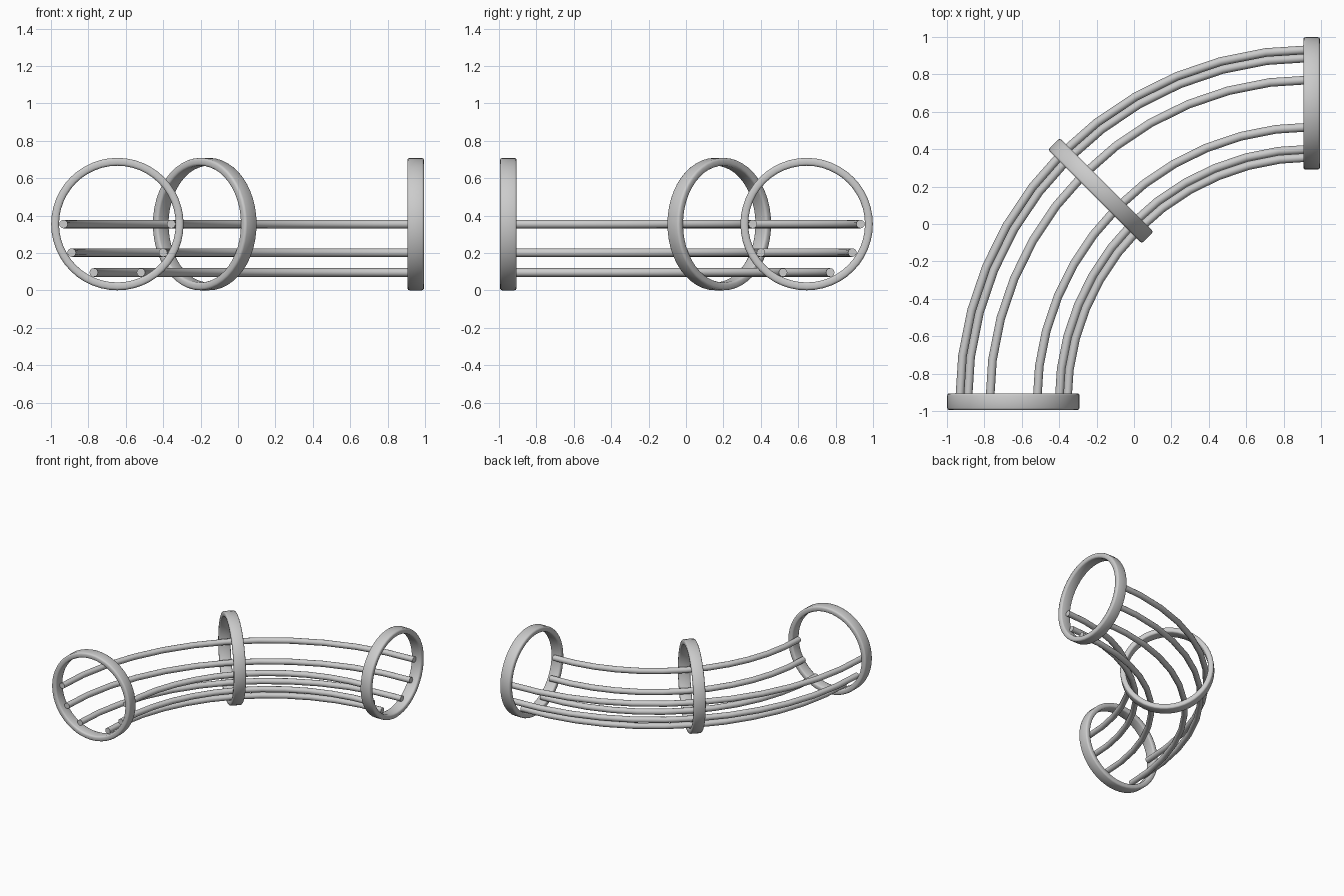
import bpy, bmesh, math
from mathutils import Matrix, Vector

cube = bpy.data.objects.get("Cube")
if cube:
    bpy.data.objects.remove(cube)

PIVOT = Vector((0.95, -0.95, 0.0))   # centre of the quarter bend
BEND = 1.595                         # bend radius of the tray axis
AXIS_Z = 0.355
RING_R, RING_WALL, RING_WIDTH = 0.354, 0.042, 0.09
ROD_R, ROD_PITCH = 0.023, 0.288

steel = bpy.data.materials.new("light grey steel")
steel.use_nodes = True
grey = (0.6, 0.6, 0.6, 1)
steel.diffuse_color = grey
steel.node_tree.nodes["Principled BSDF"].inputs["Base Color"].default_value = grey


def finish(bm, name, angle):
    bmesh.ops.recalc_face_normals(bm, faces=bm.faces)
    mesh = bpy.data.meshes.new(name)
    bm.to_mesh(mesh)
    bm.free()
    mesh.materials.append(steel)
    obj = bpy.data.objects.new(name, mesh)
    bpy.context.collection.objects.link(obj)
    bpy.ops.object.select_all(action='DESELECT')
    obj.select_set(True)
    bpy.context.view_layer.objects.active = obj
    bpy.ops.object.shade_smooth_by_angle(angle=math.radians(angle))
    return obj


def ring(name, turn):
    """Flat band with softened edges, standing across the bend."""
    bm = bmesh.new()
    h, b = RING_WIDTH / 2, 0.012
    inner = RING_R - RING_WALL
    profile = []
    for cx, cy, start in ((RING_R - b, h - b, 0), (inner + b, h - b, 90),
                          (inner + b, b - h, 180), (RING_R - b, b - h, 270)):
        for k in range(3):
            a = math.radians(start + 45 * k)
            profile.append(bm.verts.new((cx + b * math.cos(a), cy + b * math.sin(a), 0)))
    edges = [bm.edges.new((v, profile[i - 1])) for i, v in enumerate(profile)]
    bmesh.ops.spin(bm, geom=profile + edges, axis=(0, 1, 0), cent=(0, 0, 0),
                   angle=math.tau, steps=48, use_merge=True)
    bmesh.ops.remove_doubles(bm, verts=bm.verts, dist=0.0001)
    place = (Matrix.Translation(PIVOT) @ Matrix.Rotation(-turn, 4, 'Z')
             @ Matrix.Translation((-BEND, 0, AXIS_Z)))
    bm.transform(place)
    finish(bm, name, 50)


def rod(name, side, drop):
    """Round rod swept along the quarter bend in twelve steps."""
    bm = bmesh.new()
    a = math.radians(drop)
    start = PIVOT + Vector((-BEND + side * ROD_PITCH * math.cos(a), 0,
                            AXIS_Z - ROD_PITCH * math.sin(a)))
    bmesh.ops.create_circle(bm, cap_ends=False, segments=12, radius=ROD_R,
                            matrix=Matrix.Translation(start) @ Matrix.Rotation(math.pi / 2, 4, 'X'))
    bmesh.ops.spin(bm, geom=bm.verts[:] + bm.edges[:], axis=(0, 0, 1), cent=PIVOT,
                   angle=-math.pi / 2, steps=12)
    bmesh.ops.holes_fill(bm, edges=[e for e in bm.edges if e.is_boundary], sides=0)
    finish(bm, name, 40)


# Support rings at both ends and the middle
for label, turn in (("front", 0), ("middle", math.pi / 4), ("right_end", math.pi / 2)):
    ring(label + "_ring", turn)

# Three pairs of rods along the lower half
for level, drop in (("upper", 0), ("middle", 32), ("lower", 64)):
    for label, side in (("outer", -1), ("inner", 1)):
        rod(f"{level}_{label}_rod", side, drop)
